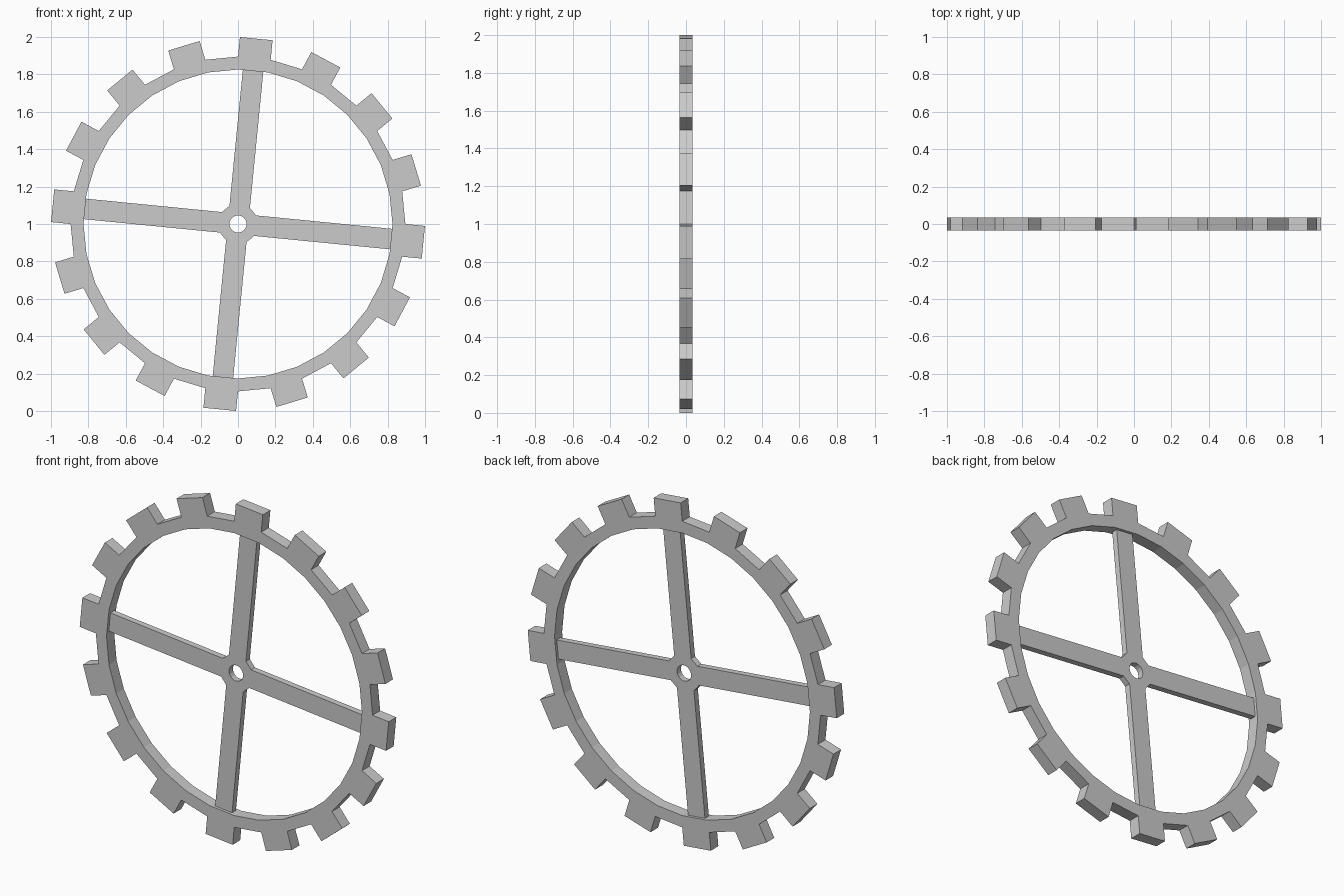
import bpy
from math import pi, radians
from mathutils import Matrix, Vector

cube = bpy.data.objects.get("Cube")
if cube:
    bpy.data.objects.remove(cube, do_unlink=True)

grey = bpy.data.materials.new("light grey")
grey.use_nodes = True
colour = (0.6, 0.6, 0.6, 1)
grey.diffuse_color = colour
grey.node_tree.nodes["Principled BSDF"].inputs["Base Color"].default_value = colour

SIDES = 32
STEP = 2 * pi / SIDES
TILT = -STEP / 2          # spokes line up with the middle of a tooth


def polar(radius, angle):
    return Matrix.Rotation(angle, 2) @ Vector((radius, 0))


def ring(radius, sides):
    return [polar(radius, 2 * pi * i / sides) for i in range(sides)]


def plate(name, outlines, thickness):
    """Upright plate cut from closed outlines; inner outlines become holes."""
    curve = bpy.data.curves.new(name, "CURVE")
    curve.dimensions = "2D"
    curve.fill_mode = "BOTH"
    curve.extrude = thickness / 2
    for points in outlines:
        spline = curve.splines.new("POLY")
        spline.points.add(len(points) - 1)
        for target, p in zip(spline.points, points):
            target.co = (p.x, p.y, 0, 1)
        spline.use_cyclic_u = True
    obj = bpy.data.objects.new(name, curve)
    bpy.context.collection.objects.link(obj)
    obj.rotation_euler.x = radians(90)
    obj.location.z = 1
    bpy.ops.object.select_all(action="DESELECT")
    obj.select_set(True)
    bpy.context.view_layer.objects.active = obj
    bpy.ops.object.convert(target="MESH")
    obj = bpy.context.object
    obj.name = name
    bpy.ops.object.shade_flat()
    obj.data.materials.clear()
    obj.data.materials.append(grey)
    return obj


# Toothed rim: every other flat of the rim is pushed straight outwards
RIM_OUTER, RIM_INNER, TOOTH = 0.895, 0.826, 0.105
outline = []
for i in range(0, SIDES, 2):
    start, end = polar(RIM_OUTER, (i - 1) * STEP), polar(RIM_OUTER, i * STEP)
    push = polar(TOOTH, (i - 0.5) * STEP)
    outline += [start, start + push, end + push, end]
plate("toothed_rim", [outline, ring(RIM_INNER, SIDES)], 0.07)

# Four spokes meeting in a chamfered hub with an axle hole
HALF, HUB, REACH = 0.055, 0.092, 0.822
arm = [Vector(p) for p in ((HUB, -HALF), (REACH, -HALF), (REACH, HALF), (HUB, HALF))]
cross = [Matrix.Rotation(TILT + k * pi / 2, 2) @ p for k in range(4) for p in arm]
plate("spokes_and_hub", [cross, ring(0.046, 16)], 0.036)
